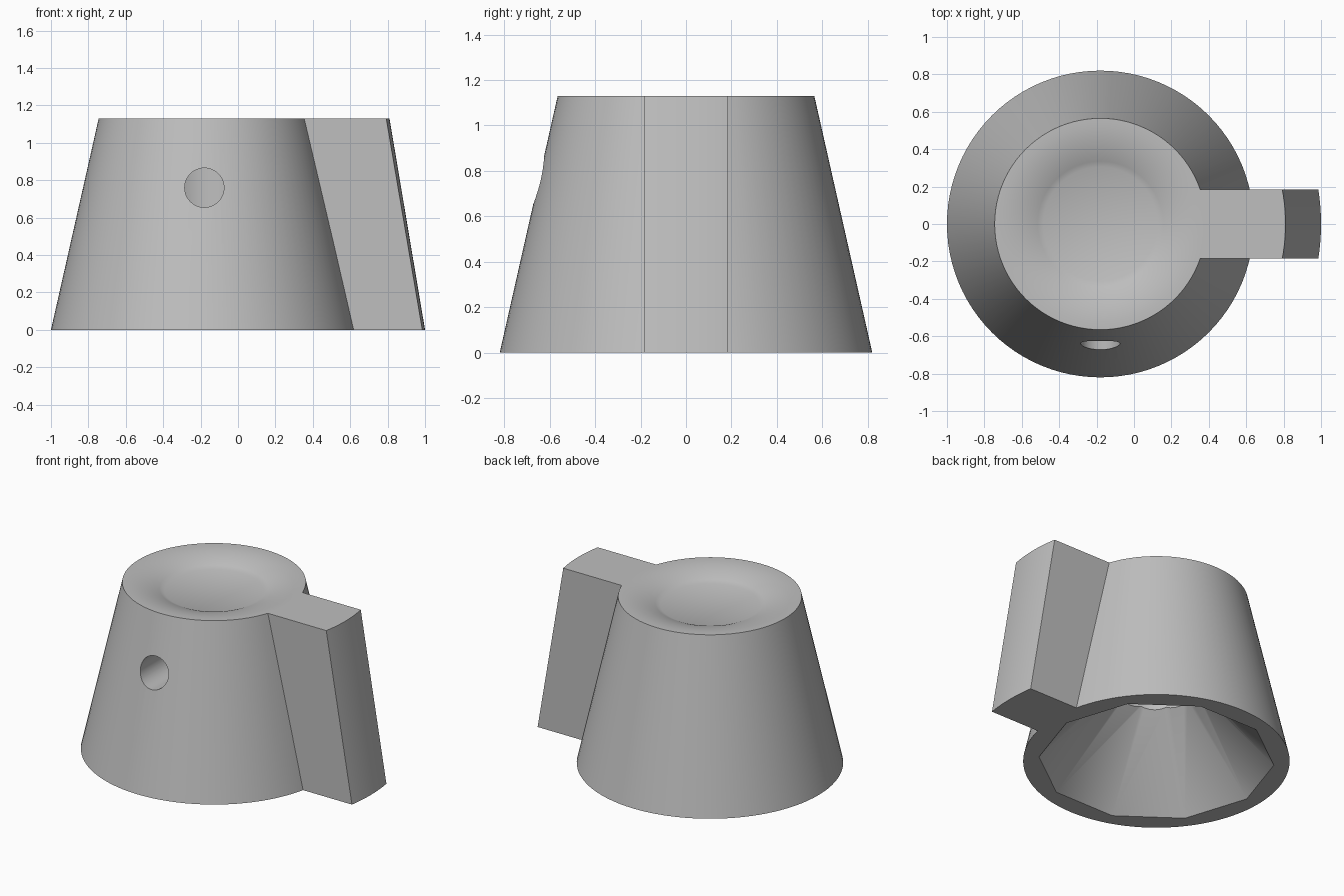
import bpy, bmesh, math
from mathutils import Matrix

if "Cube" in bpy.data.objects:
    bpy.data.objects.remove(bpy.data.objects["Cube"])

CX = -0.18          # axis of the round body
HEIGHT = 1.13
BASE_R, TOP_R = 0.82, 0.565
DISH_R, DISH_DEPTH = 0.305, 0.058
SIDES = 96

grey = bpy.data.materials.new("plain grey")
grey.use_nodes = True
colour = (0.52, 0.52, 0.52, 1)
grey.diffuse_color = colour
grey.node_tree.nodes["Principled BSDF"].inputs["Base Color"].default_value = colour


def finish(name, bm):
    bmesh.ops.recalc_face_normals(bm, faces=bm.faces[:])
    mesh = bpy.data.meshes.new(name)
    bm.to_mesh(mesh)
    bm.free()
    obj = bpy.data.objects.new(name, mesh)
    obj.location.x = CX
    mesh.materials.append(grey)
    bpy.context.collection.objects.link(obj)
    return obj


def lathe(name, profile, sides):
    """Closed solid turned from (radius, z) points, first vertex towards +x."""
    bm = bmesh.new()
    rings = []
    for r, z in profile:
        rings.append([bm.verts.new((r * math.cos(i * math.tau / sides),
                                    r * math.sin(i * math.tau / sides), z))
                      for i in range(sides)])
    for a, b in zip(rings, rings[1:]):
        for i in range(sides):
            j = (i + 1) % sides
            bm.faces.new((a[i], a[j], b[j], b[i]))
    bm.faces.new(rings[0])
    bm.faces.new(rings[-1])
    return finish(name, bm)


def combine(target, other, operation):
    mod = target.modifiers.new("join", 'BOOLEAN')
    mod.operation = operation
    mod.solver = 'EXACT'
    mod.object = other
    bpy.context.view_layer.objects.active = target
    bpy.ops.object.modifier_apply(modifier=mod.name)
    bpy.data.objects.remove(other)


# Tapered body with a dished top that rolls in level from the rim
profile = [(BASE_R, 0), (TOP_R, HEIGHT)]
rim = TOP_R - 0.015
for k in range(9):
    t = k / 8
    profile.append((rim + (DISH_R - rim) * t, HEIGHT - DISH_DEPTH * t * t))
knob = lathe("knob_body", profile, SIDES)

# Pointer fin: parallel sides, curved and sloping outer face
bm = bmesh.new()
HALF, STEPS = 0.185, 12
columns = []
for k in range(STEPS + 1):
    y = HALF * (2 * k / STEPS - 1)
    corners = [(0.556, 0), (1.18, 0), (0.99, HEIGHT), (0.556, HEIGHT)]
    columns.append([bm.verts.new((math.sqrt(r * r - y * y), y, z)) for r, z in corners])
for a, b in zip(columns, columns[1:]):
    for i in range(4):
        j = (i + 1) % 4
        bm.faces.new((a[i], a[j], b[j], b[i]))
bm.faces.new(columns[0])
bm.faces.new(columns[-1])
combine(knob, finish("pointer_fin", bm), 'UNION')

# Ten-sided hollow underneath
slope = 0.91
hollow = lathe("hollow_cutter", [(0.725 + 0.1 * slope, -0.1), (0.725 - 0.65 * slope, 0.65)], 10)
combine(knob, hollow, 'DIFFERENCE')

# Shaft bore above the hollow
combine(knob, lathe("bore_cutter", [(0.25, 0.3), (0.25, 0.95)], 48), 'DIFFERENCE')

# Set screw hole through the front wall into the bore
screw = lathe("screw_cutter", [(0.105, 0), (0.105, 0.9)], 48)
screw.data.transform(Matrix.Translation((0, 0, 0.76)) @ Matrix.Rotation(math.pi / 2, 4, 'X'))
combine(knob, screw, 'DIFFERENCE')

# Smooth round surfaces, crisp edges
bpy.ops.object.select_all(action='DESELECT')
knob.select_set(True)
bpy.context.view_layer.objects.active = knob
bpy.ops.object.shade_smooth_by_angle(angle=math.radians(28))
